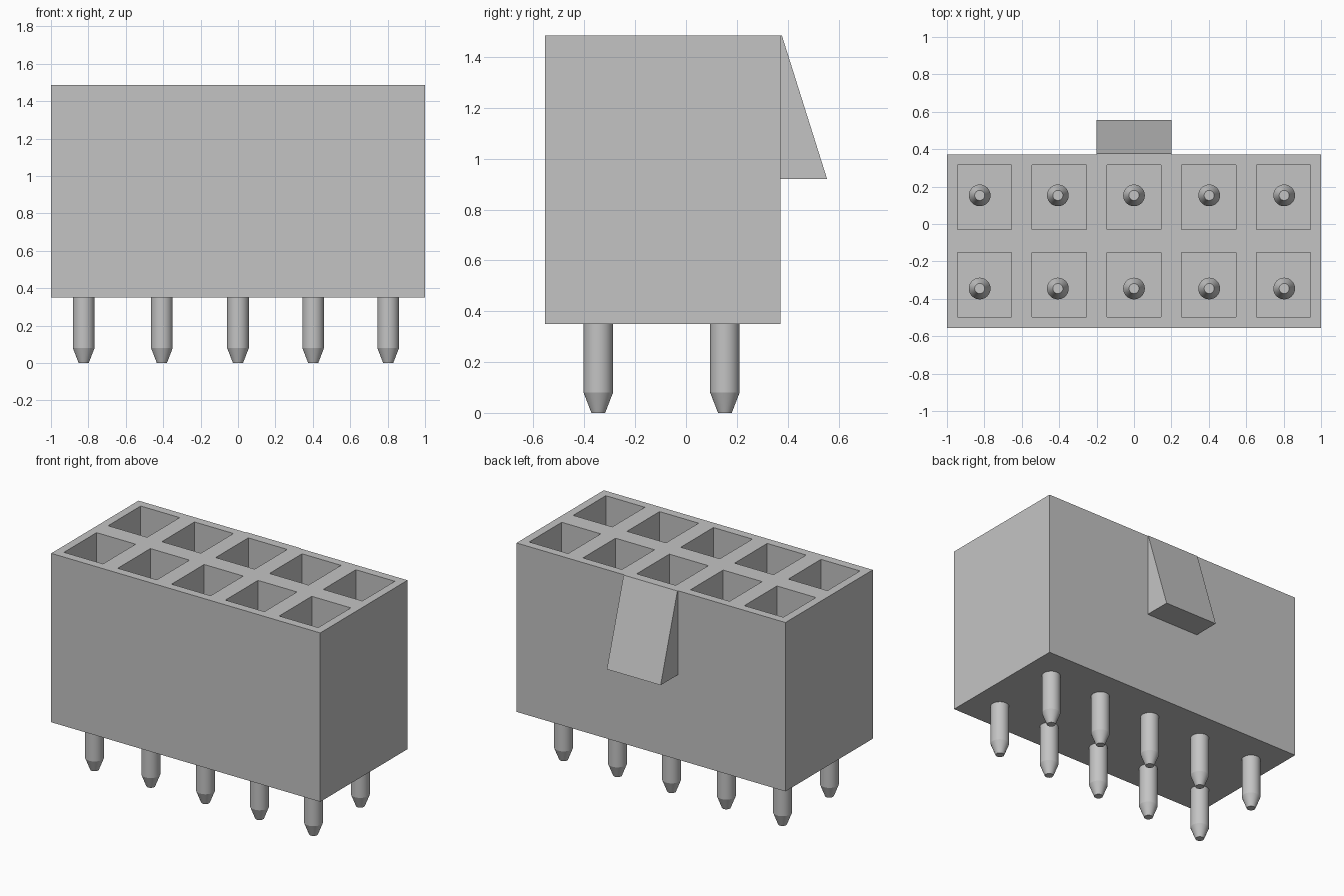
import bpy
import bmesh
import math

if "Cube" in bpy.data.objects:
    bpy.data.objects.remove(bpy.data.objects["Cube"], do_unlink=True)

grey = bpy.data.materials.new("light_grey")
grey.use_nodes = True
color = (0.55, 0.55, 0.55, 1)
grey.diffuse_color = color
grey.node_tree.nodes["Principled BSDF"].inputs["Base Color"].default_value = color

BOTTOM, TOP = 0.35, 1.485
FRONT, BACK = -0.555, 0.372
FLOOR = 0.45
SOCKET_X = [-0.8, -0.4, 0, 0.4, 0.8]
SOCKET_Y = [-0.325, 0.143]
PIN_X = [-0.825, -0.407, 0, 0.402, 0.803]
PIN_Y = [-0.345, 0.153]


def add_object(name, bm):
    bmesh.ops.recalc_face_normals(bm, faces=bm.faces)
    mesh = bpy.data.meshes.new(name)
    bm.to_mesh(mesh)
    bm.free()
    mesh.materials.append(grey)
    obj = bpy.data.objects.new(name, mesh)
    bpy.context.collection.objects.link(obj)
    return obj


def cuts(low, high, centres, half):
    inner = [c + s * half for c in centres for s in (-1, 1)]
    return [low] + inner + [high]


# Housing: a gridded top whose socket cells are sunk, then walls and base
bm = bmesh.new()
xs = cuts(-1, 1, SOCKET_X, 0.145)
ys = cuts(FRONT, BACK, SOCKET_Y, 0.173)
grid = [[bm.verts.new((x, y, TOP)) for y in ys] for x in xs]
sockets = []
for i in range(len(xs) - 1):
    for j in range(len(ys) - 1):
        face = bm.faces.new((grid[i][j], grid[i + 1][j],
                             grid[i + 1][j + 1], grid[i][j + 1]))
        if i % 2 and j % 2:
            sockets.append(face)
rim = [e for e in bm.edges if e.is_boundary]
walls = bmesh.ops.extrude_edge_only(bm, edges=rim)["geom"]
for v in walls:
    if isinstance(v, bmesh.types.BMVert):
        v.co.z = BOTTOM
base = [e for e in walls if isinstance(e, bmesh.types.BMEdge) and e.is_boundary]
bmesh.ops.contextual_create(bm, geom=base)
floors = bmesh.ops.extrude_discrete_faces(bm, faces=sockets)["faces"]
# Join each sunk floor to the opening above it with four side walls
for floor in floors:
    lower = list(floor.verts)
    upper = [bm.verts.new(v.co) for v in lower]
    for v in lower:
        v.co.z = FLOOR
    for k in range(4):
        n = (k + 1) % 4
        bm.faces.new((lower[k], lower[n], upper[n], upper[k]))
bmesh.ops.remove_doubles(bm, verts=bm.verts, dist=0.0001)
add_object("housing", bm)

# Locking wedge on the back
bm = bmesh.new()
profile = [(BACK - 0.01, TOP), (0.377, TOP), (0.555, 0.92), (BACK - 0.01, 0.92)]
side = bm.faces.new([bm.verts.new((-0.2, y, z)) for y, z in profile])
moved = bmesh.ops.extrude_face_region(bm, geom=[side])["geom"]
bmesh.ops.translate(bm, vec=(0.4, 0, 0),
                    verts=[v for v in moved if isinstance(v, bmesh.types.BMVert)])
add_object("latch_wedge", bm)


# Contact pins, tapered at both ends
def add_pin(name, x, y):
    sides = 32
    bm = bmesh.new()
    rings = []
    for r, z in [(0.027, 0), (0.058, 0.08), (0.058, 0.97), (0.027, 1.05)]:
        rings.append([bm.verts.new((x + r * math.cos(math.tau * k / sides),
                                    y + r * math.sin(math.tau * k / sides), z))
                      for k in range(sides)])
    for a, b in zip(rings, rings[1:]):
        for k in range(sides):
            n = (k + 1) % sides
            bm.faces.new((a[k], a[n], b[n], b[k]))
    bm.faces.new(rings[0])
    bm.faces.new(rings[-1])
    return add_object(name, bm)


bpy.ops.object.select_all(action="DESELECT")
for row, y in zip(("front", "back"), PIN_Y):
    for number, x in enumerate(PIN_X, 1):
        pin = add_pin(f"{row}_pin_{number}", x, y)
        pin.select_set(True)
        bpy.context.view_layer.objects.active = pin
bpy.ops.object.shade_smooth_by_angle(angle=math.radians(15))
